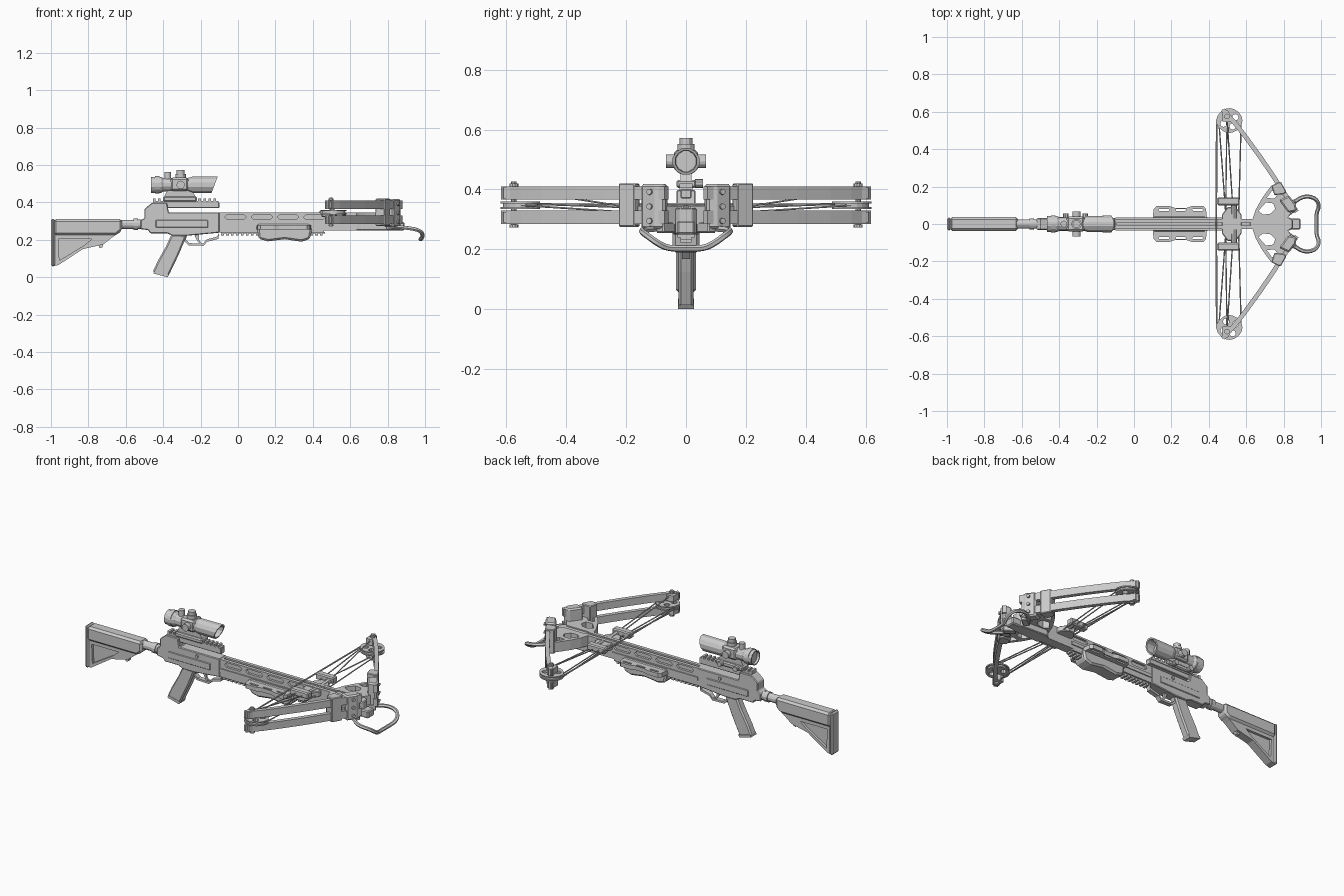
import bpy, bmesh, math
from mathutils import Vector, Matrix

if "Cube" in bpy.data.objects:
    bpy.data.objects.remove(bpy.data.objects["Cube"])

SIDES = ((1, "left"), (-1, "right"))

def finish(name, bm, bevel=0):
    bmesh.ops.remove_doubles(bm, verts=bm.verts, dist=1e-5)
    bmesh.ops.recalc_face_normals(bm, faces=bm.faces)
    if bevel:
        edges = [e for e in bm.edges if len(e.link_faces) == 2 and e.calc_face_angle(0) > 0.5]
        bmesh.ops.bevel(bm, geom=edges, offset=bevel, segments=1, affect='EDGES', clamp_overlap=True)
    me = bpy.data.meshes.new(name)
    bm.to_mesh(me)
    bm.free()
    ob = bpy.data.objects.new(name, me)
    bpy.context.collection.objects.link(ob)
    return ob

def prism(name, pts, a, b, plane='XZ', bevel=0):
    """Extrude a 2D profile from a to b along the remaining axis."""
    put = (lambda p, t: (p[0], t, p[1])) if plane == 'XZ' else (lambda p, t: (p[0], p[1], t))
    bm = bmesh.new()
    lo = [bm.verts.new(put(p, a)) for p in pts]
    hi = [bm.verts.new(put(p, b)) for p in pts]
    bm.faces.new(lo)
    bm.faces.new(hi)
    for i in range(len(pts)):
        j = (i + 1) % len(pts)
        bm.faces.new((lo[i], lo[j], hi[j], hi[i]))
    return finish(name, bm, bevel)

def box(name, x0, x1, y0, y1, z0, z1, bevel=0):
    return prism(name, [(x0, z0), (x1, z0), (x1, z1), (x0, z1)], y0, y1, bevel=bevel)

def rod(name, p, q, r, n=12):
    p, q = Vector(p), Vector(q)
    bm = bmesh.new()
    m = Matrix.Translation((p + q) / 2) @ (q - p).to_track_quat('Z', 'Y').to_matrix().to_4x4()
    bmesh.ops.create_cone(bm, cap_ends=True, segments=n, radius1=r, radius2=r, depth=(q - p).length, matrix=m)
    return finish(name, bm)

def lathe_x(name, prof, z, n=12, slant=None):
    """Turned part along x; slant shears the given ring indices into an angled mouth."""
    bm = bmesh.new()
    rings = []
    for k, (x, r) in enumerate(prof):
        s = slant[1] if slant and k in slant[0] else 0
        rings.append([bm.verts.new((x + s * r * math.sin(a), r * math.cos(a), z + r * math.sin(a)))
                      for a in [math.tau * (i + .5) / n for i in range(n)]])
    for A, B in zip(rings, rings[1:]):
        for i in range(n):
            j = (i + 1) % n
            bm.faces.new((A[i], A[j], B[j], B[i]))
    bm.faces.new(rings[0])
    bm.faces.new(rings[-1])
    return finish(name, bm)

def tube(name, pts, r, smooth=False):
    cu = bpy.data.curves.new(name, 'CURVE')
    cu.dimensions = '3D'
    cu.bevel_depth, cu.bevel_resolution, cu.use_fill_caps = r, 1, True
    sp = cu.splines.new('NURBS' if smooth else 'POLY')
    sp.points.add(len(pts) - 1)
    for P, p in zip(sp.points, pts):
        P.co = (*p, 1)
    if smooth:
        sp.use_endpoint_u, sp.order_u, sp.resolution_u = True, 3, 4
    ob = bpy.data.objects.new(name, cu)
    bpy.context.collection.objects.link(ob)
    return ob

def cut(ob, cutters):
    for c in cutters:
        m = ob.modifiers.new("cut", 'BOOLEAN')
        m.operation, m.solver, m.object = 'DIFFERENCE', 'EXACT', c
        bpy.context.view_layer.objects.active = ob
        bpy.ops.object.modifier_apply(modifier=m.name)
        bpy.data.objects.remove(c)

def slot(x0, x1, z0, z1, y0, y1, plane='XZ'):
    c = (z1 - z0) / 2
    return prism("slot", [(x0, z0 + c), (x0 + c, z0), (x1 - c, z0), (x1, z0 + c), (x1 - c, z1), (x0 + c, z1)], y0, y1, plane)

def toothed_rail(name, x0, x1, hw, z_base, z_tip, pitch=.026):
    n = int((x1 - x0) / pitch)
    pts = [(x1, z_base), (x0, z_base)]
    mid = (z_base + z_tip) / 2
    for i in range(n):
        x = x0 + (x1 - x0) * i / n
        pts += [(x, mid), (x, z_tip), (x + pitch * .55, z_tip), (x + pitch * .55, mid)]
    pts.append((x1, mid))
    return prism(name, pts, -hw, hw)

# Shoulder stock: body, recessed lower frame, butt pad
prism("stock_body", [(-.985, .31), (-.62, .31), (-.62, .25), (-.65, .225), (-.985, .225)], -.037, .037, bevel=.012)
frame = prism("stock_frame", [(-.985, .235), (-.64, .235), (-.67, .215), (-.72, .175), (-.83, .15), (-.96, .065), (-.985, .06)], -.025, .025)
cut(frame, [prism("c", [(-.96, .205), (-.78, .205), (-.82, .172), (-.955, .09)], s * .01, s * .06) for s, _ in SIDES])
box("butt_pad", -1, -.978, -.034, .034, .058, .312, .008)
prism("stock_lever", [(-.75, .18), (-.72, .18), (-.725, .16), (-.74, .155)], -.012, .012)
lathe_x("stock_tube", [(-.65, .025), (-.56, .025), (-.56, .031), (-.535, .031), (-.535, .026), (-.5, .026)], .283)

# Receiver and barrel with side slots and top groove
prism("receiver", [(-.52, .305), (-.5, .315), (-.5, .365), (-.46, .398), (-.38, .398), (-.37, .347), (-.1, .347), (-.1, .238),
                   (-.27, .222), (-.35, .222), (-.38, .235), (-.47, .235), (-.48, .252), (-.52, .257)], -.032, .032, bevel=.004)
barrel = prism("barrel", [(-.12, .345), (.66, .345), (.66, .25), (.46, .25), (.46, .24), (-.12, .24)], -.028, .028)
cuts = [box("c", -.09, .7, -.008, .008, .332, .4)]
for s, _ in SIDES:
    cuts += [slot(x, x + .115, .308, .335, s * .014, s * .06) for x in (-.07, .07, .21, .35)]
cut(barrel, cuts)
for s, side in SIDES:
    box(f"barrel_ledge_{side}", -.1, .47, min(s * .026, s * .034), max(s * .026, s * .034), .272, .292)
    box(f"receiver_panel_{side}", -.44, -.16, min(s * .03, s * .037), max(s * .03, s * .037), .265, .305, .003)
    rod(f"receiver_pin_{side}", (-.25, s * .03, .325), (-.25, s * .04, .325), .01, 8)
toothed_rail("under_rail", -.09, .465, .018, .243, .222)

# Sight bridge and toothed rail
box("sight_bridge", -.42, -.1, -.018, .018, .37, .4, .003)
toothed_rail("sight_rail", -.455, -.105, .022, .397, .42)

# Pistol grip, trigger and guard
grip = prism("pistol_grip", [(-.355, .23), (-.275, .225), (-.29, .185), (-.315, .125), (-.37, .01), (-.385, .003), (-.445, .018),
                             (-.455, .03), (-.43, .085), (-.385, .165)], -.025, .025, bevel=.009)
prism("grip_base", [(-.377, .0), (-.452, .02), (-.447, .035), (-.367, .014)], -.027, .027)
guard = [(-.285, .225), (-.285, .19), (-.265, .17), (-.185, .168), (-.165, .19), (-.105, .205), (-.1, .24)]
prism("trigger_guard", guard + [(x * .93 - .014, z + .012) for x, z in guard[-2:0:-1]] + [(-.272, .225)], -.014, .014)
prism("trigger", [(-.235, .23), (-.21, .23), (-.208, .2), (-.195, .18), (-.203, .176), (-.22, .198)], -.006, .006)

# Fore grip with slotted hand guards
prism("fore_grip", [(.1, .285), (.385, .285), (.395, .25), (.385, .205), (.34, .19), (.25, .203), (.16, .192), (.11, .205)], -.045, .045, bevel=.01)
for s, side in SIDES:
    g = prism(f"hand_guard_{side}", [(x, s * y) for x, y in ((.1, .03), (.105, .08), (.12, .096), (.19, .096), (.22, .086), (.28, .086),
              (.31, .096), (.37, .096), (.385, .08), (.39, .03))], .255, .28, 'XY')
    cut(g, [slot(x, x + .06, s * .075 - .006, s * .075 + .006, .2, .3, 'XY') for x in (.13, .22, .31)])

# Riser: central block plus pierced wings
prism("riser_centre", [(.62, .02), (.66, .045), (.83, .035), (.85, .02), (.85, -.02), (.83, -.035), (.66, -.045), (.62, -.02)], .25, .338, 'XY', .004)
box("riser_nose", .78, .89, -.03, .03, .25, .295, .006)
wing = [(.63, .015), (.65, .075), (.68, .13), (.715, .18), (.735, .205), (.785, .21), (.795, .165), (.85, .1), (.84, .06), (.81, .015)]
limb = [(.87, .065), (.84, .11), (.79, .185), (.735, .27), (.67, .365), (.59, .475), (.535, .545), (.475, .61)]
for s, side in SIDES:
    r = prism(f"riser_wing_{side}", [(x, s * y) for x, y in wing], .285, .345, 'XY')
    cut(r, [prism("c", [(x, s * y) for x, y in h], .2, .4, 'XY') for h in (
        [(.665, .07), (.69, .05), (.73, .055), (.755, .08), (.745, .11), (.705, .115)],
        [(.71, .14), (.75, .135), (.765, .155), (.755, .18), (.735, .175)])])
    # Limb pocket with bolts
    prism(f"limb_pocket_{side}", [(x, s * y) for x, y in ((.87, .07), (.865, .105), (.83, .152), (.775, .128), (.825, .06))], .268, .418, 'XY', .008)
    for z in (.295, .343, .392):
        rod(f"pocket_bolt_{side}", (.84, s * .112, z), (.862, s * .124, z), .01, 8)
    # Limb rocker
    prism(f"limb_rocker_{side}", [(x, s * y) for x, y in ((.8, .16), (.815, .172), (.785, .225), (.77, .222), (.735, .205), (.75, .155))], .275, .42, 'XY', .004)
    # Paired limbs
    outline = [(x + .01, s * (y + .007)) for x, y in limb] + [(x - .01, s * (y - .007)) for x, y in reversed(limb)]
    for z, tag in ((.285, "lower"), (.366, "upper")):
        prism(f"{tag}_limb_{side}", outline, z, z + .044, 'XY')
        prism(f"{tag}_limb_tip_{side}", [(x, s * y) for x, y in ((.47, .55), (.5, .545), (.53, .555), (.5, .61), (.47, .612))], z + .004, z + .04, 'XY')
    # Cam wheels and axle
    cx, cy = .51, s * .553
    for z0, z1, rad, tag in ((.335, .342, .066, "lower_plate"), (.342, .353, .058, "core"), (.353, .36, .066, "upper_plate")):
        pts = [(cx + (rad + .004 * math.cos(2 * a)) * math.cos(a), cy + rad * math.sin(a)) for a in [math.tau * i / 20 for i in range(20)]]
        cam = prism(f"cam_{tag}_{side}", pts, z0, z1, 'XY')
        cut(cam, [rod("c", (cx + .036 * math.cos(a), cy + .036 * math.sin(a), .3), (cx + .036 * math.cos(a), cy + .036 * math.sin(a), .4), .017, 10)
                  for a in [math.tau * k / 4 + .5 for k in range(4)]])
    rod(f"cam_axle_{side}", (.497, s * .575, .272), (.497, s * .575, .426), .009, 10)
    for z in (.278, .415):
        rod(f"axle_cap_{side}", (.497, s * .575, z - .005), (.497, s * .575, z + .005), .015, 10)
    # Cables
    for i, (p, q) in enumerate((((.573, .55, .347), (.56, .06, .315)), ((.497, .572, .4), (.53, .06, .32)),
                                ((.497, .572, .295), (.49, .06, .325)), ((.455, .53, .352), (.49, .06, .335)))):
        tube(f"cable_{i}_{side}", [(p[0], s * p[1], p[2]), (q[0], s * q[1], q[2])], .0035)
    # String stops on short arms
    box(f"string_stop_{side}", .445, .565, min(s * .1, s * .142), max(s * .1, s * .142), .322, .36, .006)
    rod(f"stop_arm_{side}", (.535, s * .03, .33), (.535, s * .12, .335), .016, 8)
    # Stirrup clamp
    prism(f"stirrup_clamp_{side}", [(x, s * y) for x, y in ((.79, .06), (.85, .1), (.87, .075), (.82, .035))], .255, .29, 'XY', .004)
tube("bow_string", [(.442, -.56, .35), (.44, 0, .35), (.442, .56, .35)], .0045)
prism("cable_slide", [(.47, .05), (.5, .09), (.545, .09), (.575, .05), (.575, -.05), (.545, -.09), (.5, -.09), (.47, -.05)], .305, .34, 'XY', .004)

# Foot stirrup
half = [(.81, .07, .27), (.86, .125, .268), (.92, .152, .262), (.975, .135, .25), (.992, .095, .22), (.975, .06, .203)]
tube("foot_stirrup", half + [(.975, 0, .203)] + [(x, -y, z) for x, y, z in reversed(half)], .011, True)

# Optical sight: body, mount, turrets
lathe_x("scope_body", [(-.45, .03), (-.45, .038), (-.465, .038), (-.465, .044), (-.41, .044), (-.40, .037), (-.27, .037), (-.245, .045),
                       (-.125, .046), (-.125, .037), (-.17, .035)], .494, 12, ((8, 9), .38))
lathe_x("scope_eye_ring", [(-.445, .047), (-.42, .047)], .494, 16)
prism("scope_mount", [(-.40, .42), (-.22, .42), (-.235, .445), (-.255, .468), (-.375, .468), (-.39, .44)], -.018, .018)
box("mount_clamp", -.40, -.22, -.032, .034, .405, .432, .006)
for x in (-.365, -.26):
    rod("clamp_knob", (x, .03, .42), (x, .056, .42), .015, 10)
box("turret_block", -.36, -.265, -.04, .04, .462, .532, .01)
rod("turret_base", (-.307, 0, .52), (-.307, 0, .552), .028)
rod("turret_cap", (-.307, 0, .55), (-.307, 0, .572), .021)
rod("brightness_dial", (-.375, 0, .52), (-.375, 0, .562), .018)
for s, side in SIDES:
    rod(f"side_turret_{side}", (-.307, s * .03, .494), (-.307, s * .066, .494), .022)

# Turn tubes into meshes, smooth only the round ones
for ob in [o for o in bpy.context.collection.objects if o.type == 'CURVE']:
    bpy.ops.object.select_all(action='DESELECT')
    ob.select_set(True)
    bpy.context.view_layer.objects.active = ob
    bpy.ops.object.convert(target='MESH')
    bpy.ops.object.shade_smooth_by_angle(angle=math.radians(50))
